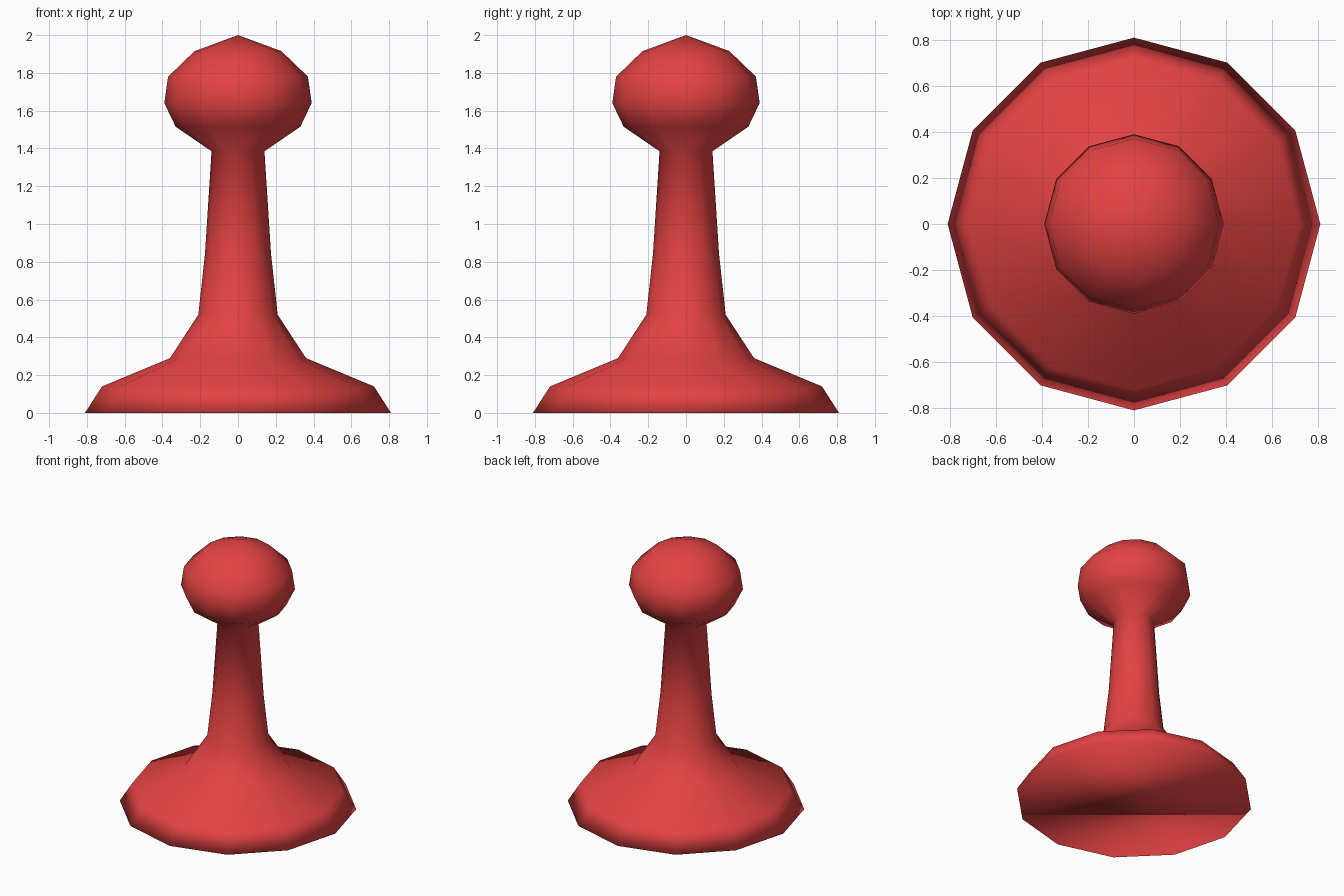
import bpy, bmesh
from math import cos, sin, tau

default = bpy.data.objects.get("Cube")
if default:
    bpy.data.objects.remove(default, do_unlink=True)

SIDES = 12

# Red paint
red = bpy.data.materials.new("red")
red.use_nodes = True
color = (0.78, 0.055, 0.055, 1)
red.diffuse_color = color
red.node_tree.nodes["Principled BSDF"].inputs["Base Color"].default_value = color

# Outline as (radius, height), foot to head
profile = [
    (0.81, 0), (0.72, 0.14), (0.36, 0.29), (0.21, 0.52), (0.175, 0.84),
    (0.14, 1.385), (0.33, 1.515), (0.39, 1.64), (0.37, 1.78), (0.23, 1.915),
]


def lathe(name, outline, tip):
    """Turn an outline into a closed, faceted round body ending in a tip."""
    bm = bmesh.new()
    rings = [[bm.verts.new((r * cos(tau * i / SIDES), r * sin(tau * i / SIDES), z))
              for i in range(SIDES)] for r, z in outline]
    top = bm.verts.new((0, 0, tip))
    bm.faces.new(reversed(rings[0]))
    for i in range(SIDES):
        j = (i + 1) % SIDES
        for low, high in zip(rings, rings[1:]):
            bm.faces.new((low[i], low[j], high[j], high[i]))
        bm.faces.new((rings[-1][i], rings[-1][j], top))
    for face in bm.faces:
        face.smooth = True
    mesh = bpy.data.meshes.new(name)
    bm.to_mesh(mesh)
    bm.free()
    mesh.materials.append(red)
    obj = bpy.data.objects.new(name, mesh)
    bpy.context.collection.objects.link(obj)
    return obj


# One continuous body: wide foot, tapering stem, round head
lathe("game_piece", profile, 2)
